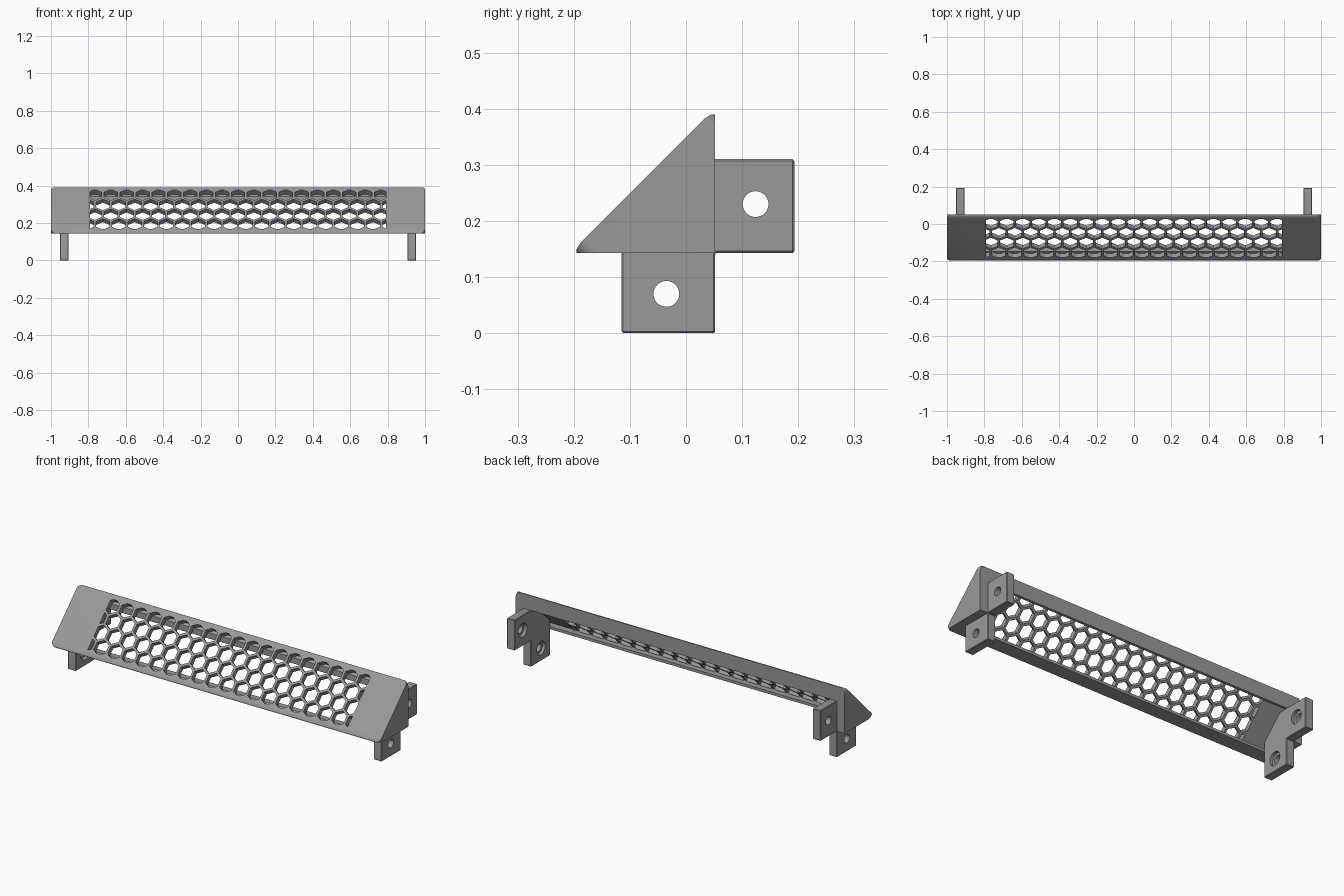
import bpy, bmesh, math
from mathutils import Vector

if "Cube" in bpy.data.objects:
    bpy.data.objects.remove(bpy.data.objects["Cube"])

grey = bpy.data.materials.new("mid_grey")
grey.diffuse_color = (0.32, 0.32, 0.32, 1)
grey.use_nodes = True
grey.node_tree.nodes["Principled BSDF"].inputs["Base Color"].default_value = grey.diffuse_color

# Frame of the sloped face: centre, up-slope direction, outward normal
CENTRE = Vector((0, -0.077, 0.272))
UP = Vector((0, 1, 1)).normalized()
OUT = Vector((0, -1, 1)).normalized()


def prisms(name, loops, offset):
    """Extrude each closed 3D loop along offset, all in one object."""
    bm = bmesh.new()
    for loop in loops:
        a = [bm.verts.new(p) for p in loop]
        b = [bm.verts.new(Vector(p) + offset) for p in loop]
        n = len(a)
        bm.faces.new(a)
        bm.faces.new(b[::-1])
        for i in range(n):
            j = (i + 1) % n
            bm.faces.new((a[j], a[i], b[i], b[j]))
    bmesh.ops.recalc_face_normals(bm, faces=bm.faces)
    mesh = bpy.data.meshes.new(name)
    bm.to_mesh(mesh)
    bm.free()
    mesh.materials.append(grey)
    ob = bpy.data.objects.new(name, mesh)
    bpy.context.collection.objects.link(ob)
    return ob


def side_prism(name, profile, x0, x1):
    return prisms(name, [[(x0, y, z) for y, z in profile]], Vector((x1 - x0, 0, 0)))


def slope_prisms(name, loops, top, bottom):
    pts = [[Vector((x, 0, 0)) + CENTRE + UP * v + OUT * top for x, v in l] for l in loops]
    return prisms(name, pts, OUT * (bottom - top))


def apply(ob, mod):
    bpy.context.view_layer.objects.active = ob
    bpy.ops.object.modifier_apply(modifier=mod.name)


def boolean(ob, cutter, op='DIFFERENCE'):
    m = ob.modifiers.new("cut", 'BOOLEAN')
    m.operation, m.object, m.solver = op, cutter, 'EXACT'
    apply(ob, m)
    bpy.data.objects.remove(cutter)


def clip(poly, axis, limit, sign):
    """Keep the part of a 2D polygon where sign * coordinate <= limit."""
    out = []
    for i, p in enumerate(poly):
        q = poly[(i + 1) % len(poly)]
        dp, dq = sign * p[axis] - limit, sign * q[axis] - limit
        if dp <= 0:
            out.append(p)
        if dp * dq < 0:
            t = dp / (dp - dq)
            out.append((p[0] + (q[0] - p[0]) * t, p[1] + (q[1] - p[1]) * t))
    return out


def area(p):
    return abs(sum(p[i - 1][0] * p[i][1] - p[i][0] * p[i - 1][1] for i in range(len(p)))) / 2


# Wedge body with softened front edges
body = side_prism("wedge_body", [
    (0.052, 0.143), (0.052, 0.39), (0.046, 0.39), (0.040, 0.387), (0.034, 0.383),
    (-0.188, 0.161), (-0.192, 0.155), (-0.195, 0.149), (-0.195, 0.143)], -1, 1)

# Rounded outline of the sloped face
R, HX, HV = 0.03, 1.0, 0.176
outline = []
for k, (sx, sv) in enumerate([(1, 1), (-1, 1), (-1, -1), (1, -1)]):
    for i in range(7):
        a = math.pi / 2 * (k + i / 6)
        outline.append((sx * (HX - R) + R * math.cos(a), sv * (HV - R) + R * math.sin(a)))
boolean(body, slope_prisms("outline_cutter", [outline], 0.1, -0.4), 'INTERSECT')

# Hollow back, leaving a lip along the top and the bottom
boolean(body, side_prism("cavity_cutter", [
    (-0.115, 0.12), (-0.115, 0.158), (-0.153, 0.158), (0.037, 0.348),
    (0.037, 0.31), (0.08, 0.31), (0.08, 0.12)], -0.95, 0.95))

# Honeycomb grille
PITCH, RIB, WX, WV = 0.085, 0.013, 0.79, 0.146
rad = (PITCH - RIB) / math.sqrt(3)
cells = []
for row in range(-3, 5):
    v = (row - 0.5) * PITCH * math.sqrt(3) / 2
    for col in range(-11, 12):
        x = (col + 0.5 * (row % 2)) * PITCH
        cell = [(x + rad * math.sin(i * math.pi / 3), v + rad * math.cos(i * math.pi / 3))
                for i in range(6)]
        for axis, limit in ((0, WX), (1, WV)):
            for sign in (1, -1):
                cell = clip(cell, axis, limit, sign)
        if len(cell) > 2 and area(cell) > 0.0001:
            cells.append(cell)
boolean(body, slope_prisms("honeycomb_cutter", cells, 0.02, -0.031))


def disc(y, z, r):
    return [(y + r * math.cos(i * math.pi / 16), z + r * math.sin(i * math.pi / 16))
            for i in range(32)]


# Mounting brackets at both ends, with counterbored screw holes
BRACKET = [(-0.115, 0.001), (0.052, 0.001), (0.052, 0.143), (0.193, 0.143),
           (0.193, 0.31), (0.003, 0.31), (-0.115, 0.192)]
BRACKET = [(y, max(z, 0.0) if z > 0.01 else 0.0) for y, z in BRACKET]
for side, s in (("left", -1), ("right", 1)):
    bracket = side_prism(side + "_bracket", BRACKET, s * 0.905, s * 0.953)
    m = bracket.modifiers.new("soft", 'BEVEL')
    m.width, m.segments = 0.003, 1
    apply(bracket, m)
    for y, z in ((0.124, 0.23), (-0.035, 0.07)):
        boolean(bracket, side_prism("hole_cutter", disc(y, z, 0.023), s * 0.88, s * 0.98))
        boolean(bracket, side_prism("bore_cutter", disc(y, z, 0.037), s * 0.88, s * 0.922))

# Smooth the rounded corners and holes, keep sharp edges
bpy.ops.object.select_all(action='DESELECT')
for ob in bpy.context.collection.objects:
    ob.select_set(True)
    bpy.context.view_layer.objects.active = ob
bpy.ops.object.shade_smooth_by_angle(angle=math.radians(25))
